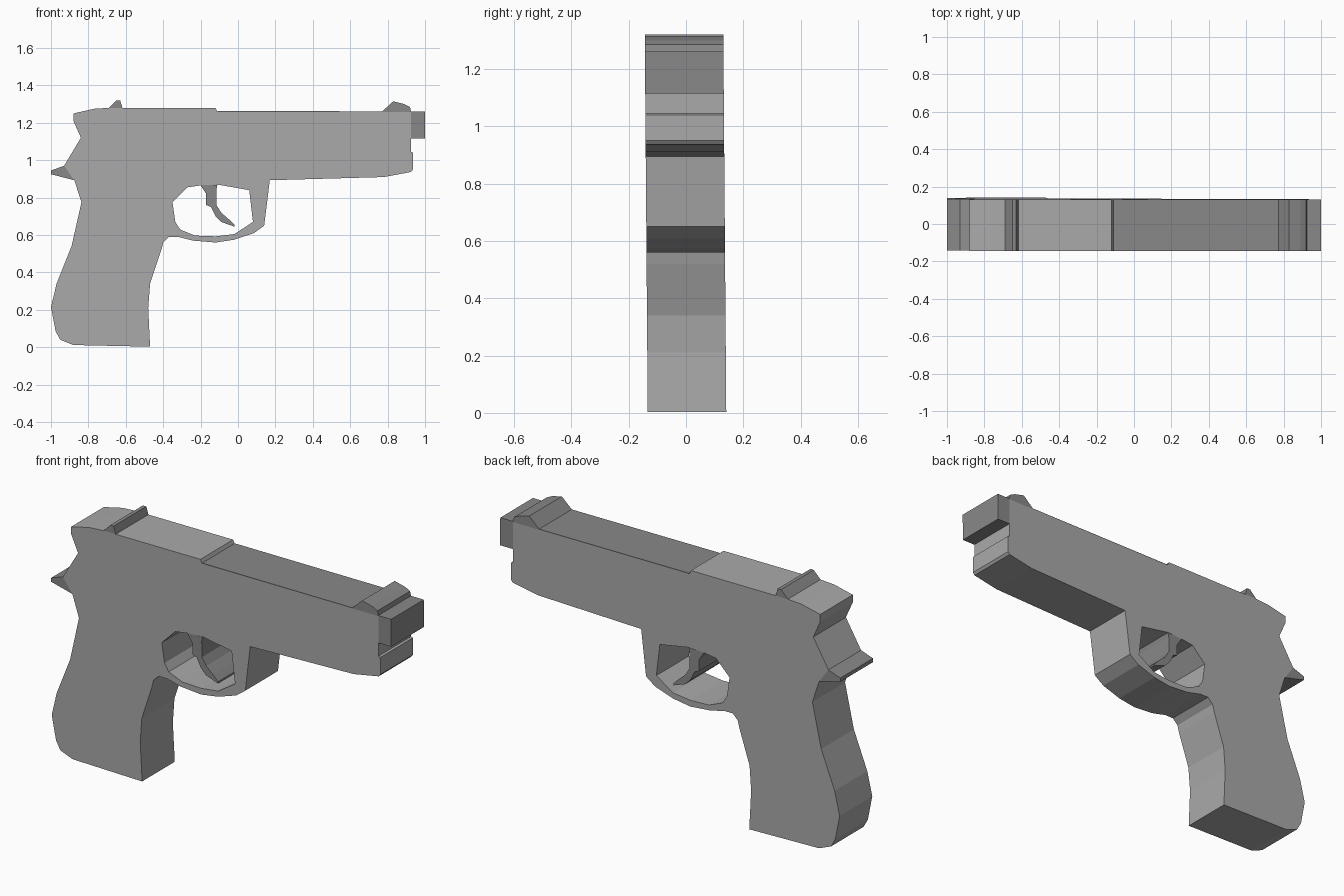
import bpy, bmesh

if "Cube" in bpy.data.objects:
    bpy.data.objects.remove(bpy.data.objects["Cube"])

HALF = 0.137  # half thickness of every plate


def grey(name, value):
    mat = bpy.data.materials.new(name)
    mat.diffuse_color = (value, value, value, 1)
    mat.use_nodes = True
    mat.node_tree.nodes["Principled BSDF"].inputs["Base Color"].default_value = mat.diffuse_color
    return mat


MID = grey("mid_grey", 0.4)
DARK = grey("dark_grey", 0.25)


def plate(name, mat, *outlines):
    """Extrude closed x/z outlines across y; inner outlines become holes."""
    curve = bpy.data.curves.new(name + "_profile", 'CURVE')
    curve.dimensions = '2D'
    curve.fill_mode = 'BOTH'
    curve.extrude = HALF
    for pts in outlines:
        s = curve.splines.new('POLY')
        s.points.add(len(pts) - 1)
        for p, (x, z) in zip(s.points, pts):
            p.co = (x, z, 0, 1)
        s.use_cyclic_u = True
        s.use_smooth = False
    tmp = bpy.data.objects.new(name + "_tmp", curve)
    bpy.context.collection.objects.link(tmp)
    bpy.context.view_layer.update()
    mesh = bpy.data.meshes.new_from_object(tmp.evaluated_get(bpy.context.evaluated_depsgraph_get()))
    bpy.data.objects.remove(tmp)
    bpy.data.curves.remove(curve)

    bm = bmesh.new()
    bm.from_mesh(mesh)
    bmesh.ops.remove_doubles(bm, verts=bm.verts, dist=0.0005)
    for v in bm.verts:  # stand upright, with the model's very slight lean
        x, z, d = v.co
        v.co = (x, -d + 0.0035 - 0.0078 * z, z)
    bmesh.ops.recalc_face_normals(bm, faces=bm.faces)
    for f in bm.faces:
        f.smooth = False
        f.material_index = 0
    bm.to_mesh(mesh)
    bm.free()
    mesh.name = name
    mesh.materials.clear()
    mesh.materials.append(mat)
    obj = bpy.data.objects.new(name, mesh)
    bpy.context.collection.objects.link(obj)
    return obj


# Outline runs up the grip front, round the guard, slide, and down the grip back
grip_front = [(-.47, .003), (-.48, .21), (-.47, .34), (-.41, .52), (-.4, .56), (-.37, .59)]
guard_outer = [(-.32, .59), (-.24, .57), (-.12, .56), (-.02, .575), (.085, .61), (.14, .65)]
slide = [(.17, .893), (.78, .91), (.925, .937), (.935, .95), (.935, 1.04), (.925, 1.045),
         (.925, 1.258), (-.11, 1.258), (-.12, 1.28), (-.69, 1.28), (-.77, 1.275),
         (-.88, 1.25), (-.88, 1.21), (-.84, 1.12), (-.93, .97)]
grip_back = [(-.875, .893), (-.837, .775), (-.89, .54), (-.97, .34), (-1, .215),
             (-.975, .085), (-.95, .04), (-.88, .012)]
guard_inner = [(-.35, .775), (-.27, .855), (-.2, .865), (-.11, .87), (.06, .84), (.08, .67),
               (-.02, .605), (-.12, .593), (-.23, .597), (-.31, .63), (-.335, .67)]
plate("body", MID, grip_front + guard_outer + slide + grip_back, guard_inner)

# Curved trigger
plate("trigger", DARK, [(-.2, .866), (-.17, .82), (-.17, .76), (-.145, .75), (-.12, .7), (-.09, .67),
                        (-.02, .645), (-.02, .655), (-.05, .685), (-.09, .72), (-.115, .76),
                        (-.115, .845), (-.11, .869)])

# Barrel: muzzle block with a thin strip along the slide top
plate("barrel", DARK, [(.925, 1.115), (1, 1.115), (1, 1.261), (-.11, 1.263), (-.11, 1.258), (.925, 1.258)])

# Sights and rear spur
plate("front_sight", DARK, [(.77, 1.26), (.925, 1.26), (.92, 1.285), (.89, 1.3), (.83, 1.315)])
plate("rear_sight", DARK, [(-.69, 1.28), (-.618, 1.28), (-.63, 1.32), (-.65, 1.32)])
plate("rear_spur", DARK, [(-.93, .97), (-1, .945), (-1, .925), (-.875, .893)])
